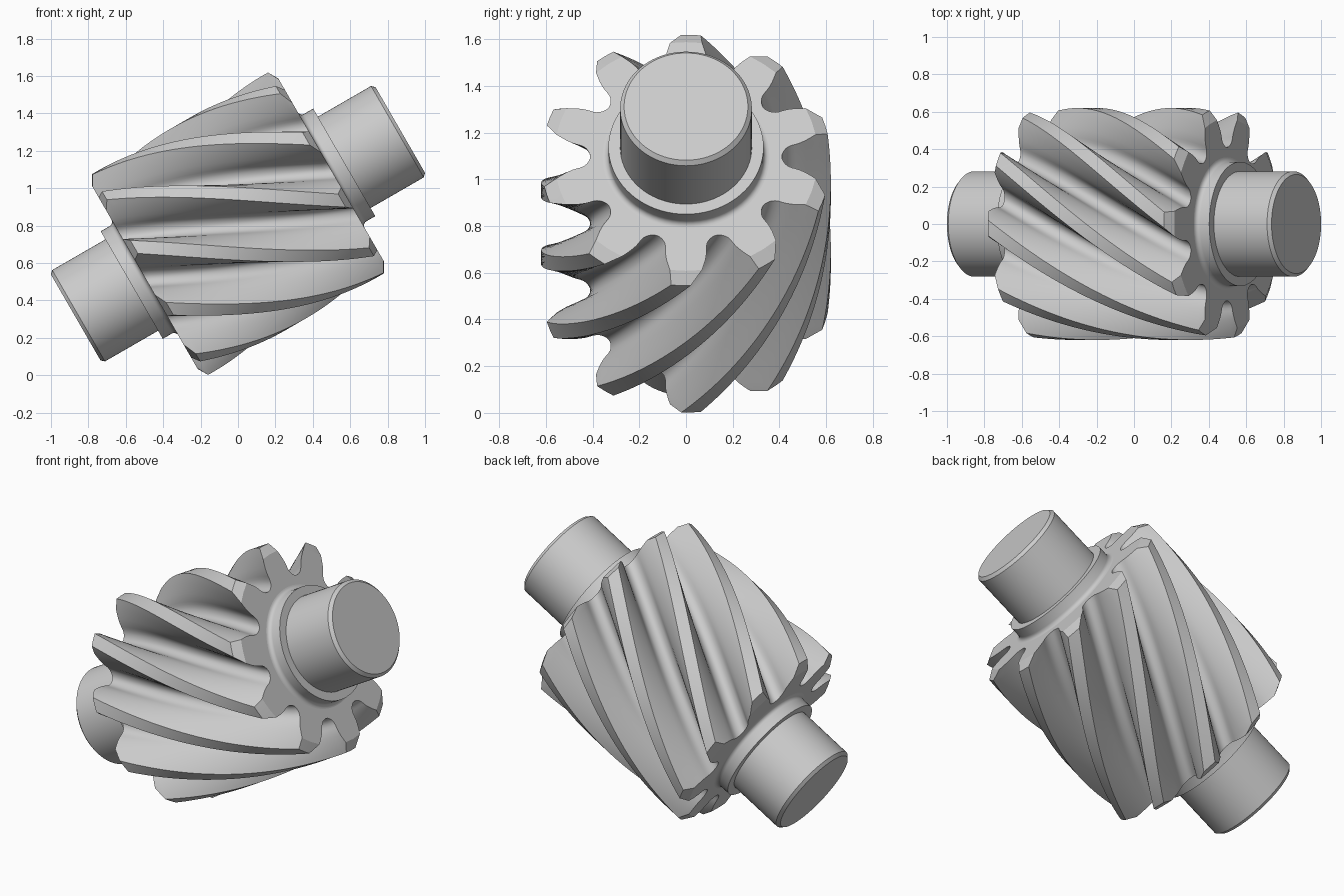
import bpy, bmesh, math
from mathutils import Matrix

if "Cube" in bpy.data.objects:
    bpy.data.objects.remove(bpy.data.objects["Cube"])

TEETH, R, HALF = 10, 0.62, 0.575
PITCH = 2 * math.pi / TEETH
# local z becomes the axis, tilted 30 degrees up towards +x
TILT = Matrix.Translation((0, 0, 0.81)) @ Matrix.Rotation(math.radians(60), 4, 'Y')

# tooth flank: (radius, half width of tooth) from groove floor to tip
FLANK = [(0.41, 0.1288), (0.412, 0.117), (0.418, 0.106), (0.428, 0.096), (0.44, 0.0905),
         (0.455, 0.088), (0.47, 0.0885), (0.49, 0.088), (0.515, 0.084), (0.54, 0.077),
         (0.57, 0.067), (0.60, 0.053), (0.62, 0.042)]


def half_width(r):
    for (r0, w0), (r1, w1) in zip(FLANK, FLANK[1:]):
        if r <= r1 + 1e-9:
            return w0 + (w1 - w0) * (r - r0) / (r1 - r0)
    return FLANK[-1][1]


def finish(bm, name, angle):
    bmesh.ops.recalc_face_normals(bm, faces=bm.faces)
    me = bpy.data.meshes.new(name)
    bm.to_mesh(me)
    bm.free()
    ob = bpy.data.objects.new(name, me)
    bpy.context.collection.objects.link(ob)
    ob.matrix_world = TILT
    bpy.ops.object.select_all(action='DESELECT')
    ob.select_set(True)
    bpy.context.view_layer.objects.active = ob
    bpy.ops.object.shade_smooth_by_angle(angle=math.radians(angle))
    return ob


def bridge(bm, rings):
    for a, b in zip(rings, rings[1:]):
        n = len(a)
        for i in range(n):
            bm.faces.new((a[i], a[(i + 1) % n], b[(i + 1) % n], b[i]))


def section(tip):
    """Polar outline of the whole gear, with teeth shortened to radius tip."""
    base = 0.49
    side = []
    for r, _ in FLANK:
        if r > base:
            r = base + (r - base) * (tip - base) / (R - base)
        side.append((r, half_width(r) / r))
    pts = []
    for t in range(TEETH):
        c = t * PITCH
        pts += [(r, c - a) for r, a in side[1:]]
        pts.append((tip, c))
        pts += [(r, c + a) for r, a in reversed(side[1:])]
        pts.append((FLANK[0][0], c + PITCH / 2))
    return pts


# Helical gear body: sections twisted by two tooth pitches, chamfered tooth ends
bm = bmesh.new()
N = 48
inner = HALF - 0.032
levels = [(-HALF, 0.565)] + [(-inner + 2 * inner * i / N, R) for i in range(N + 1)] + [(HALF, 0.565)]
rings = []
for z, tip in levels:
    twist = 2 * PITCH * (z - HALF) / (2 * HALF)
    rings.append([bm.verts.new((r * math.cos(a + twist), r * math.sin(a + twist), z))
                  for r, a in section(tip)])
bridge(bm, rings)
bm.faces.new(rings[0])
bm.faces.new(rings[-1])
finish(bm, "helical_gear", 28)


# Shaft ends: stub with sharp collar, filleted into the gear face
def shaft_end(name, sign):
    fil = 0.025
    prof = [(0.36, HALF - 0.005)]
    prof += [(0.332 + fil * (1 - math.sin(t)), HALF + fil * (1 - math.cos(t)))
             for t in (math.pi / 12 * i for i in range(7))]
    prof += [(0.332, 0.656), (0.282, 0.656), (0.282, 0.984), (0.265, 1.002)]
    bm = bmesh.new()
    S = 72
    rings = [[bm.verts.new((r * math.cos(2 * math.pi * i / S), r * math.sin(2 * math.pi * i / S), sign * z))
              for i in range(S)] for r, z in prof]
    bridge(bm, rings)
    bm.faces.new(rings[0])
    bm.faces.new(rings[-1])
    finish(bm, name, 28)


shaft_end("upper_shaft", 1)
shaft_end("lower_shaft", -1)
